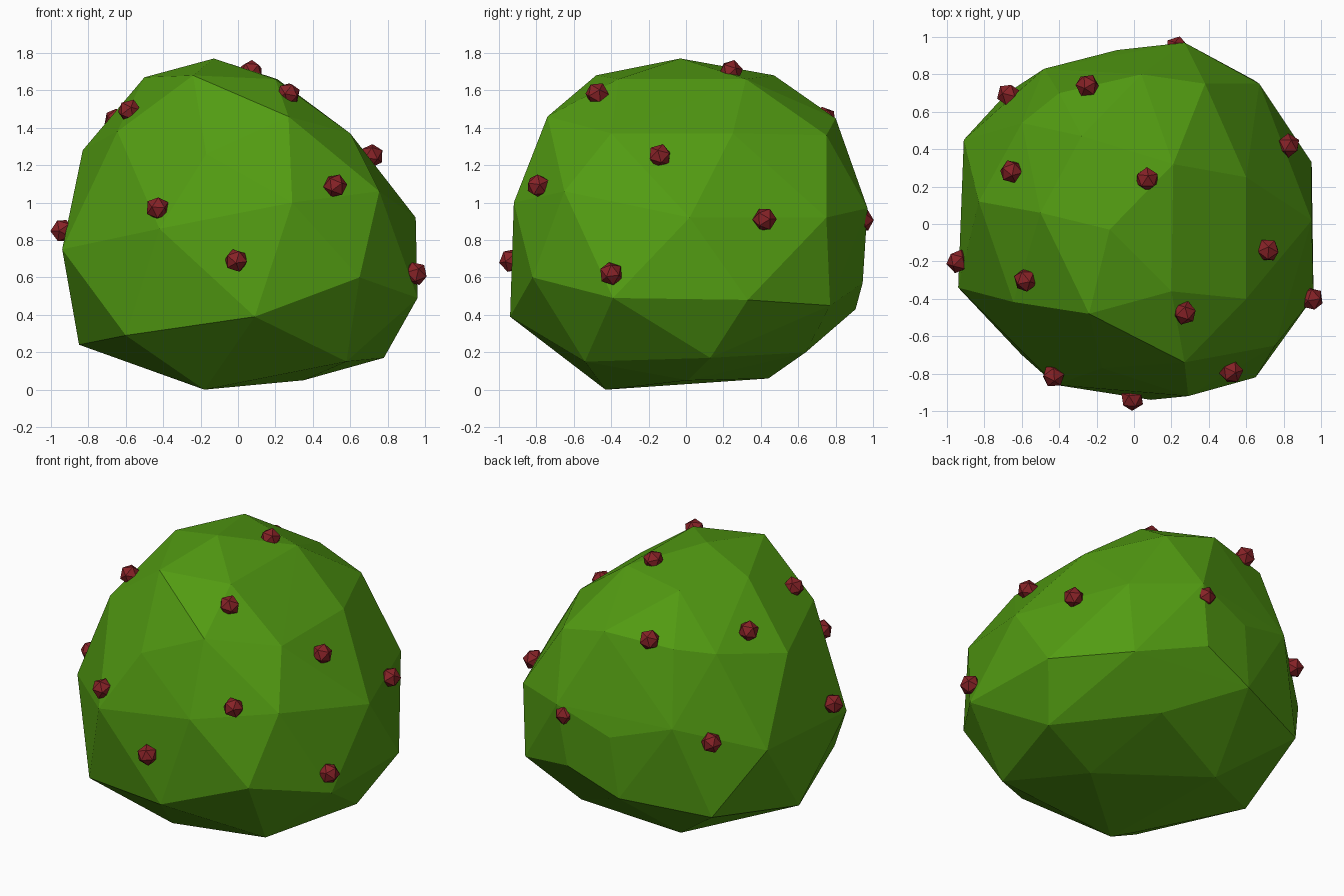
import bpy, bmesh
from mathutils import Vector


def material(name, rgb):
    m = bpy.data.materials.new(name)
    m.diffuse_color = (*rgb, 1)
    return m


def make_object(name, bm, mat):
    mesh = bpy.data.meshes.new(name)
    bm.to_mesh(mesh)
    bm.free()
    mesh.materials.append(mat)
    ob = bpy.data.objects.new(name, mesh)
    bpy.context.collection.objects.link(ob)
    return ob


leaf_green = material("leaf_green", (0.085, 0.33, 0.006))
berry_red = material("berry_red", (0.24, 0.016, 0.02))

# Bush: an uneven faceted lump, the hull around a few corner points
corners = [
    # crown
    (-.13, -.03, 1.77), (.21, .32, 1.66), (.2, -.36, 1.66), (-.24, -.48, 1.68),
    (-.5, .06, 1.67), (-.28, .47, 1.68),
    # shoulder
    (.6, .25, 1.37), (.6, -.4, 1.37), (.27, -.74, 1.46), (-.17, -.77, 1.26),
    (-.645, -.417, 1.38), (-.83, .12, 1.28), (-.6, .54, 1.37), (-.4, .7, 1.41),
    (.04, .8, 1.45), (.38, .75, 1.36),
    # waist
    (.95, .02, .92), (.67, .75, .92), (.27, .97, .97), (-.09, .93, .83),
    (-.48, .83, .95), (-.91, .45, .78), (-.94, -.34, .75), (-.42, -.86, .86),
    (.29, -.92, 1.0), (.755, -.65, 1.06), (.65, -.82, .6),
    # skirt
    (.96, -.39, .49), (.95, .33, .48), (.64, .77, .45), (.21, .944, .57),
    (-.14, .906, .43), (-.68, .7, .37), (-.85, .03, .24), (-.6, -.7, .29),
    (.09, -.94, .39),
    # underside
    (.58, -.54, .15), (.78, .13, .17), (.32, .64, .2), (.35, .01, .05),
    (-.27, .44, .06), (-.31, -.37, .05), (-.18, -.43, 0),
]
bm = bmesh.new()
for c in corners:
    bm.verts.new(c)
bmesh.ops.convex_hull(bm, input=bm.verts)
bmesh.ops.delete(bm, geom=[v for v in bm.verts if not v.link_faces], context='VERTS')
bmesh.ops.recalc_face_normals(bm, faces=bm.faces)
make_object("bush", bm, leaf_green)

# Berries: small low-poly balls set into the surface, a point facing outward
berries = [
    (.07, .24, 1.70), (.27, -.475, 1.58), (-.58, -.30, 1.49), (.715, -.14, 1.25),
    (.52, -.79, 1.09), (-.43, -.81, .97), (-.94, -.2, .85), (-.01, -.935, .69),
    (.95, -.4, .62), (.825, .42, .91), (-.655, .28, 1.44), (-.25, .74, 1.45),
    (-.67, .69, .86), (.23, .94, .905),
]
for i, p in enumerate(berries):
    bm = bmesh.new()
    bmesh.ops.create_icosphere(bm, subdivisions=1, radius=.065)
    ob = make_object(f"berry_{i + 1}", bm, berry_red)
    ob.location = p
    ob.rotation_mode = 'QUATERNION'
    ob.rotation_quaternion = (Vector(p) - Vector((0, 0, .88))).to_track_quat('Z', 'Y')
